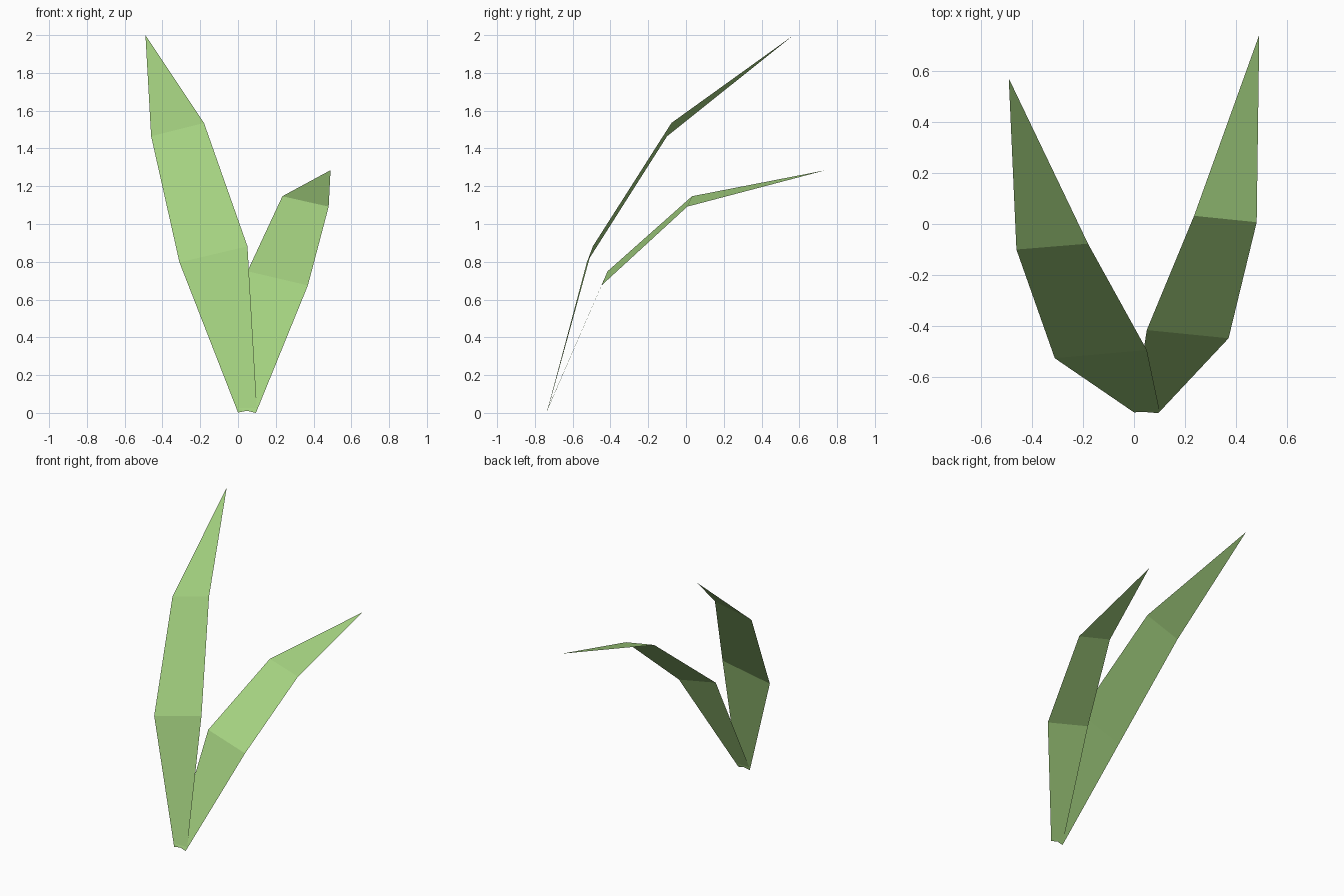
import bpy
import bmesh

if "Cube" in bpy.data.objects:
    bpy.data.objects.remove(bpy.data.objects["Cube"])

leaf_green = bpy.data.materials.new("leaf green")
leaf_green.diffuse_color = (0.37, 0.64, 0.215, 1)
leaf_green.use_nodes = True
leaf_green.node_tree.nodes["Principled BSDF"].inputs["Base Color"].default_value = leaf_green.diffuse_color


def blade(name, rows, tip):
    """Single-sheet leaf: left/right edge pairs from the base up, closed by a tip."""
    bm = bmesh.new()
    pairs = [[bm.verts.new(p) for p in row] for row in rows]
    for (l0, r0), (l1, r1) in zip(pairs, pairs[1:]):
        bm.faces.new((l0, r0, r1, l1))
    bm.faces.new((*pairs[-1], bm.verts.new(tip)))
    mesh = bpy.data.meshes.new(name)
    bm.to_mesh(mesh)
    bm.free()
    mesh.materials.append(leaf_green)
    obj = bpy.data.objects.new(name, mesh)
    bpy.context.collection.objects.link(obj)
    return obj


# Tall blade leaning left and back
blade("tall_leaf", [
    ((0.0, -0.737, 0.002), (0.10, -0.73, 0.022)),
    ((-0.31, -0.525, 0.797), (0.05, -0.493, 0.882)),
    ((-0.46, -0.10, 1.465), (-0.18, -0.077, 1.535)),
], (-0.49, 0.57, 2.0))

# Short blade arching right and back, crossing the tall one at the base
blade("short_leaf", [
    ((0.0, -0.732, 0.022), (0.095, -0.74, 0.0)),
    ((0.05, -0.415, 0.75), (0.37, -0.447, 0.675)),
    ((0.235, 0.032, 1.147), (0.48, 0.007, 1.092)),
], (0.49, 0.74, 1.285))
